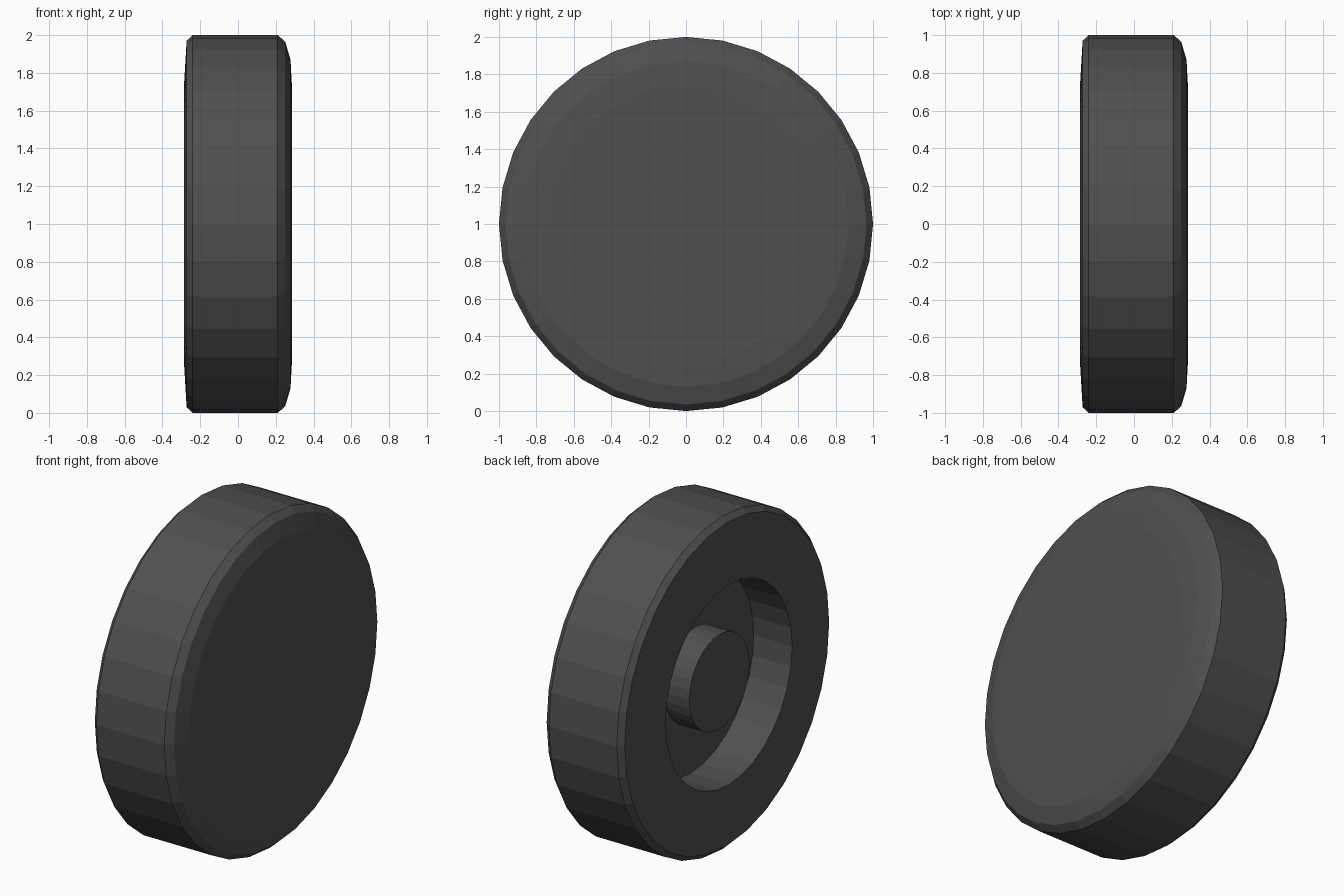
import bpy
import bmesh
from math import cos, sin, tau

SIDES = 32

cube = bpy.data.objects.get("Cube")
if cube:
    bpy.data.objects.remove(cube, do_unlink=True)

# Dark rubber
rubber = bpy.data.materials.new("dark_grey_rubber")
rubber.use_nodes = True
colour = (0.08, 0.08, 0.08, 1)
rubber.diffuse_color = colour
rubber.node_tree.nodes["Principled BSDF"].inputs["Base Color"].default_value = colour


def lathe(name, profile):
    """Revolve (x, radius) points about the axle; radius 0 makes a closed centre."""
    bm = bmesh.new()
    rings = []
    for x, r in profile:
        if r == 0:
            rings.append([bm.verts.new((x, 0, 1))] * SIDES)
        else:
            rings.append([bm.verts.new((x, r * sin(tau * i / SIDES), 1 + r * cos(tau * i / SIDES)))
                          for i in range(SIDES)])
    for a, b in zip(rings, rings[1:]):
        for i in range(SIDES):
            j = (i + 1) % SIDES
            corners = list(dict.fromkeys((a[i], a[j], b[j], b[i])))
            bm.faces.new(corners)
    bmesh.ops.recalc_face_normals(bm, faces=bm.faces)
    mesh = bpy.data.meshes.new(name)
    bm.to_mesh(mesh)
    bm.free()
    mesh.materials.append(rubber)
    obj = bpy.data.objects.new(name, mesh)
    bpy.context.collection.objects.link(obj)
    return obj


# Wheel body: closed outer face, tread, inner sidewall and recess
lathe("wheel_body", [
    (0.285, 0), (0.285, 0.74), (0.278, 0.87), (0.25, 0.965), (0.21, 1),
    (-0.24, 1), (-0.272, 0.97), (-0.285, 0.75), (-0.285, 0.6),
    (-0.03, 0.6), (-0.06, 0.28), (-0.06, 0),
])

# Axle hub inside the recess
lathe("axle_hub", [(-0.05, 0), (-0.05, 0.285), (-0.222, 0.285), (-0.23, 0.15), (-0.23, 0)])
